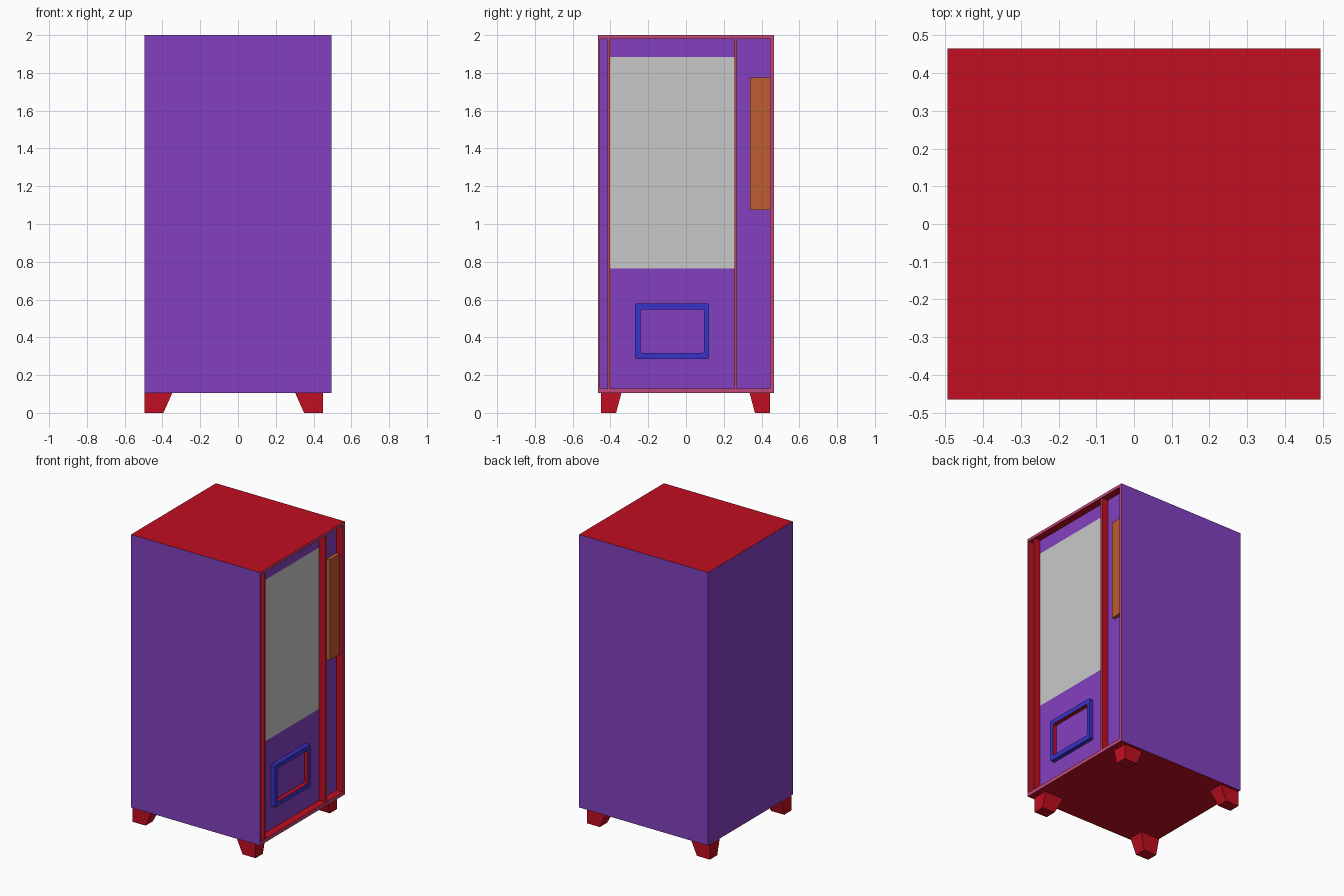
import bpy, bmesh

if "Cube" in bpy.data.objects:
    bpy.data.objects.remove(bpy.data.objects["Cube"])


def material(name, rgb):
    lin = [((c / 255 + 0.055) / 1.055) ** 2.4 if c > 10 else c / 255 / 12.92 for c in rgb]
    m = bpy.data.materials.new(name)
    m.diffuse_color = (*lin, 1)
    m.use_nodes = True
    m.node_tree.nodes["Principled BSDF"].inputs["Base Color"].default_value = m.diffuse_color
    return m


PURPLE = material("purple", (131, 64, 192))
RED = material("red", (192, 14, 32))
PINK = material("pink", (192, 72, 122))
CORAL = material("coral", (192, 72, 80))
GREY = material("grey", (201, 201, 201))
ORANGE = material("orange", (190, 93, 50))
BLUE = material("blue", (58, 50, 200))


def finish(name, bm, mats, rule=None, recalc=True):
    """Turn a bmesh into an object, colouring faces by a rule."""
    if recalc:
        bmesh.ops.recalc_face_normals(bm, faces=bm.faces)
    bm.normal_update()
    if rule:
        for f in bm.faces:
            f.material_index = rule(f)
    me = bpy.data.meshes.new(name)
    bm.to_mesh(me)
    bm.free()
    for m in mats:
        me.materials.append(m)
    ob = bpy.data.objects.new(name, me)
    bpy.context.collection.objects.link(ob)
    return ob


def loop(bm, x, y0, y1, z0, z1, c=0.0):
    """Rectangle of vertices facing +x, with optional cut corners."""
    if c:
        pts = [(y0 + c, z0), (y1 - c, z0), (y1, z0 + c), (y1, z1 - c),
               (y1 - c, z1), (y0 + c, z1), (y0, z1 - c), (y0, z0 + c)]
    else:
        pts = [(y0, z0), (y1, z0), (y1, z1), (y0, z1)]
    return [bm.verts.new((x, y, z)) for y, z in pts]


def bridge(bm, a, b):
    n = len(a)
    return [bm.faces.new((a[i], a[(i + 1) % n], b[(i + 1) % n], b[i])) for i in range(n)]


def box(name, x0, x1, y0, y1, z0, z1, mats, rule=None):
    bm = bmesh.new()
    a, b = loop(bm, x0, y0, y1, z0, z1), loop(bm, x1, y0, y1, z0, z1)
    bridge(bm, a, b)
    bm.faces.new(a[::-1])
    bm.faces.new(b)
    return finish(name, bm, mats, rule)


FRONT, RECESS, BASE, TOP = 0.495, 0.443, 0.105, 2.0
IY0, IY1, IZ0, IZ1 = -0.455, 0.445, 0.13, 1.98

# Cabinet shell, open at the front (+x), with rim and red cavity walls
bm = bmesh.new()
back = loop(bm, -0.495, -0.465, 0.465, BASE, TOP)
outer = loop(bm, FRONT, -0.465, 0.465, BASE, TOP)
inner = loop(bm, FRONT, IY0, IY1, IZ0, IZ1)
deep = loop(bm, RECESS, IY0, IY1, IZ0, IZ1)
bm.faces.new(back[::-1])
sides = bridge(bm, back, outer)
rim = bridge(bm, outer, inner)
walls = bridge(bm, inner, deep)
red_faces = set(walls) | {f for f in sides if len({round(v.co.z, 3) for v in f.verts}) == 1}
finish("cabinet", bm, [PURPLE, RED, PINK],
       lambda f: 1 if f in red_faces else 2 if f in rim else 0, recalc=False)

# Recessed door panel with window as a cut face
bm = bmesh.new()
ys, zs = [IY0, -0.405, 0.258, IY1], [IZ0, 0.765, 1.885, IZ1]
grid = [[bm.verts.new((RECESS, y, z)) for z in zs] for y in ys]
for i in range(3):
    for j in range(3):
        f = bm.faces.new((grid[i][j], grid[i + 1][j], grid[i + 1][j + 1], grid[i][j + 1]))
        f.material_index = int(i == 1 and j == 1)
finish("door_panel", bm, [PURPLE, GREY], recalc=False)

# Vertical dividers
for name, y0, y1 in (("left_divider", -0.416, -0.402), ("right_divider", 0.256, 0.27)):
    box(name, RECESS, FRONT - 0.002, y0, y1, IZ0, IZ1, [RED, CORAL],
        lambda f: int(f.normal.x > 0.5))

# Control panel
box("control_panel", RECESS, 0.467, 0.34, IY1, 1.075, 1.775, [ORANGE])

# Dispenser frame: blue ring with red inner walls
bm = bmesh.new()
o0 = loop(bm, RECESS, -0.27, 0.122, 0.285, 0.58, 0.008)
o1 = loop(bm, 0.472, -0.27, 0.122, 0.285, 0.58, 0.008)
i1 = loop(bm, 0.472, -0.242, 0.095, 0.318, 0.548, 0.008)
i0 = loop(bm, RECESS, -0.242, 0.095, 0.318, 0.548, 0.008)
bridge(bm, o0, o1)
bridge(bm, o1, i1)
inside = bridge(bm, i1, i0)
finish("dispenser_frame", bm, [BLUE, RED], lambda f: int(f in inside), recalc=False)

# Feet: vertical outer sides, tapered inner sides
for xn, xo, sx in (("back", -0.495, 1), ("front", 0.45, -1)):
    for yn, yo, sy in (("left", -0.45, 1), ("right", 0.445, -1)):
        bm = bmesh.new()
        rings = []
        for z, w, d in ((0, 0.1, 0.08), (BASE, 0.147, 0.108)):
            rings.append([bm.verts.new((xo + sx * w * a, yo + sy * d * b, z))
                          for a, b in ((0, 0), (1, 0), (1, 1), (0, 1))])
        bridge(bm, *rings)
        bm.faces.new(rings[0])
        bm.faces.new(rings[1])
        finish(f"{xn}_{yn}_foot", bm, [RED])
